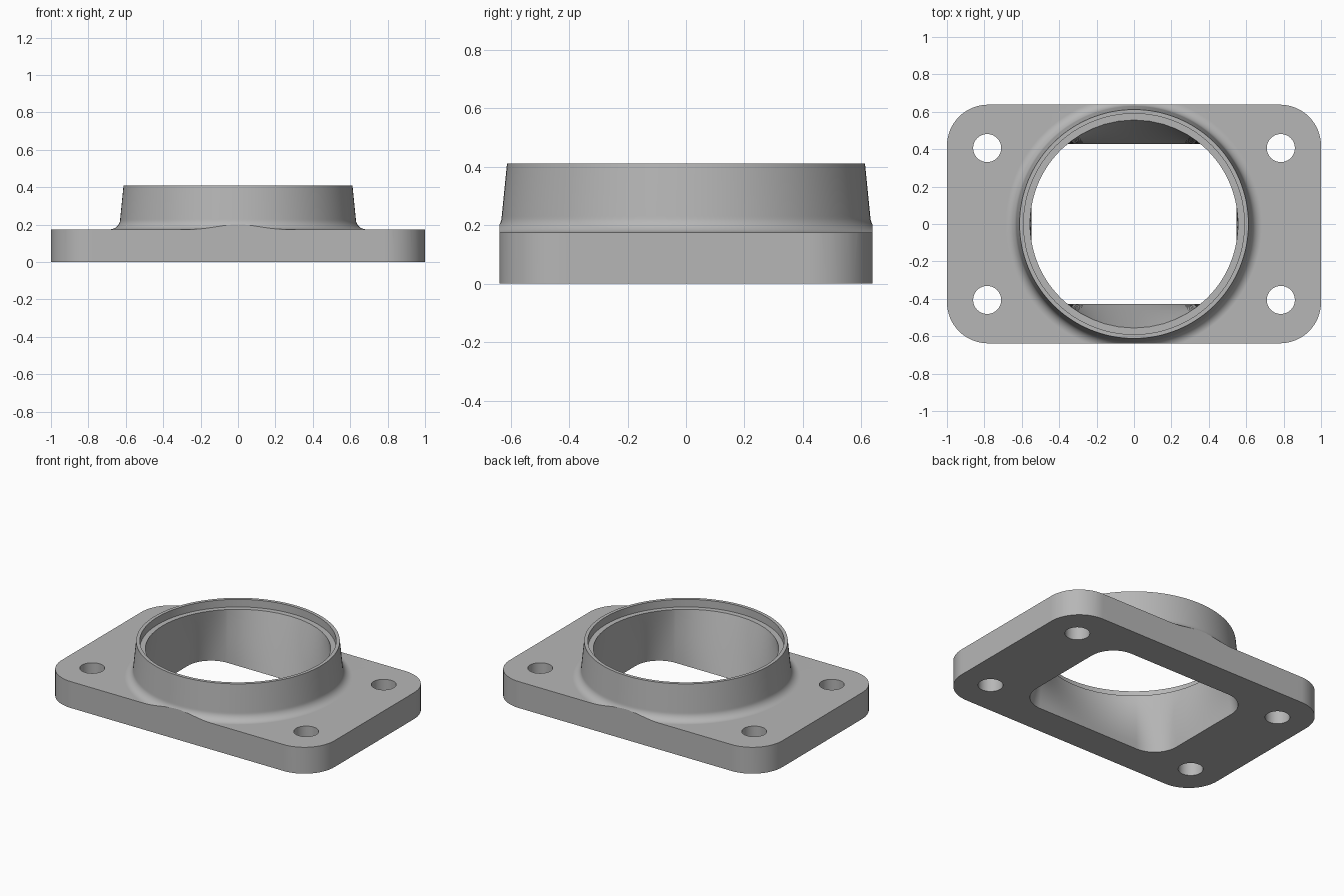
import bpy, bmesh
from math import cos, sin, pi, tau, atan2, hypot

cube = bpy.data.objects.get("Cube")
if cube:
    bpy.data.objects.remove(cube, do_unlink=True)

PLATE_TOP, LEDGE, RIM = 0.175, 0.36, 0.41
SEGMENTS = 144

metal = bpy.data.materials.new("Cast grey metal")
metal.use_nodes = True
grey = (0.47, 0.47, 0.47, 1)
metal.diffuse_color = grey
metal.node_tree.nodes["Principled BSDF"].inputs["Base Color"].default_value = grey


def circle(r, z, x=0, y=0, n=SEGMENTS):
    return [(x + r * cos(tau * i / n), y + r * sin(tau * i / n), z) for i in range(n)]


def rounded_rect(hx, hy, r, steps=16, straight=12):
    """Counter-clockwise outline with arcs at the corners and divided sides."""
    arcs = []
    for k, (sx, sy) in enumerate([(1, 1), (-1, 1), (-1, -1), (1, -1)]):
        angles = [(k + i / steps) * pi / 2 for i in range(steps + 1)]
        arcs.append([(sx * (hx - r) + r * cos(a), sy * (hy - r) + r * sin(a)) for a in angles])
    points = []
    for k, arc in enumerate(arcs):
        (ax, ay), (bx, by) = arc[-1], arcs[(k + 1) % 4][0]
        points += arc
        points += [(ax + (bx - ax) * i / straight, ay + (by - ay) * i / straight)
                   for i in range(1, straight)]
    return points


def stack(name, rings):
    """Closed solid bridged through equal-sized rings and capped at both ends."""
    bm = bmesh.new()
    loops = [[bm.verts.new(p) for p in ring] for ring in rings]
    n = len(loops[0])
    for low, high in zip(loops, loops[1:]):
        for i in range(n):
            j = (i + 1) % n
            bm.faces.new((low[i], low[j], high[j], high[i]))
    bm.faces.new(loops[0][::-1])
    bm.faces.new(loops[-1])
    bmesh.ops.recalc_face_normals(bm, faces=bm.faces)
    mesh = bpy.data.meshes.new(name)
    bm.to_mesh(mesh)
    bm.free()
    mesh.materials.append(metal)
    obj = bpy.data.objects.new(name, mesh)
    bpy.context.collection.objects.link(obj)
    return obj


def cut(target, tool, operation):
    mod = target.modifiers.new(tool.name, "BOOLEAN")
    mod.operation, mod.object, mod.solver = operation, tool, "EXACT"
    bpy.context.view_layer.objects.active = target
    bpy.ops.object.modifier_apply(modifier=mod.name)
    bpy.data.objects.remove(tool, do_unlink=True)


# Turned body: plate level, fillet, tapered collar, rim and counterbore
fillet = 0.055
profile = [(1.5, 0), (1.5, PLATE_TOP)]
for i in range(11):
    a = pi / 2 * i / 10
    profile.append((0.685 - fillet * sin(a), PLATE_TOP + fillet * (1 - cos(a))))
profile += [(0.612, RIM), (0.59, RIM), (0.59, LEDGE)]
flange = stack("collared_flange", [circle(r, z) for r, z in profile])

# Trim to the rounded plate outline
outline = rounded_rect(1, 0.638, 0.22)
trim = stack("plate_outline", [[(x, y, z) for x, y in outline] for z in (-0.1, 0.6)])
cut(flange, trim, "INTERSECT")

# Bore blending from a rounded rectangle below to a circle above
port = rounded_rect(0.548, 0.428, 0.17)


def port_ring(t, z):
    ring = []
    for x, y in port:
        a = atan2(y, x)
        ring.append((x + (0.556 * cos(a) - x) * t, y + (0.556 * sin(a) - y) * t, z))
    return ring


levels = [(0, -0.1)] + [(i / 8, LEDGE * i / 8) for i in range(9)] + [(1, 0.6)]
cut(flange, stack("bore", [port_ring(t, z) for t, z in levels]), "DIFFERENCE")

# Four bolt holes
for sx in (-1, 1):
    for sy in (-1, 1):
        hole = [circle(0.075, z, sx * 0.785, sy * 0.406, 48) for z in (-0.1, 0.6)]
        cut(flange, stack("bolt_hole", hole), "DIFFERENCE")

# Smooth curved walls, crisp machined edges
bpy.ops.object.select_all(action="DESELECT")
flange.select_set(True)
bpy.context.view_layer.objects.active = flange
bpy.ops.object.shade_smooth_by_angle(angle=pi / 6)
weighted = flange.modifiers.new("Weighted normals", "WEIGHTED_NORMAL")
weighted.keep_sharp = True
